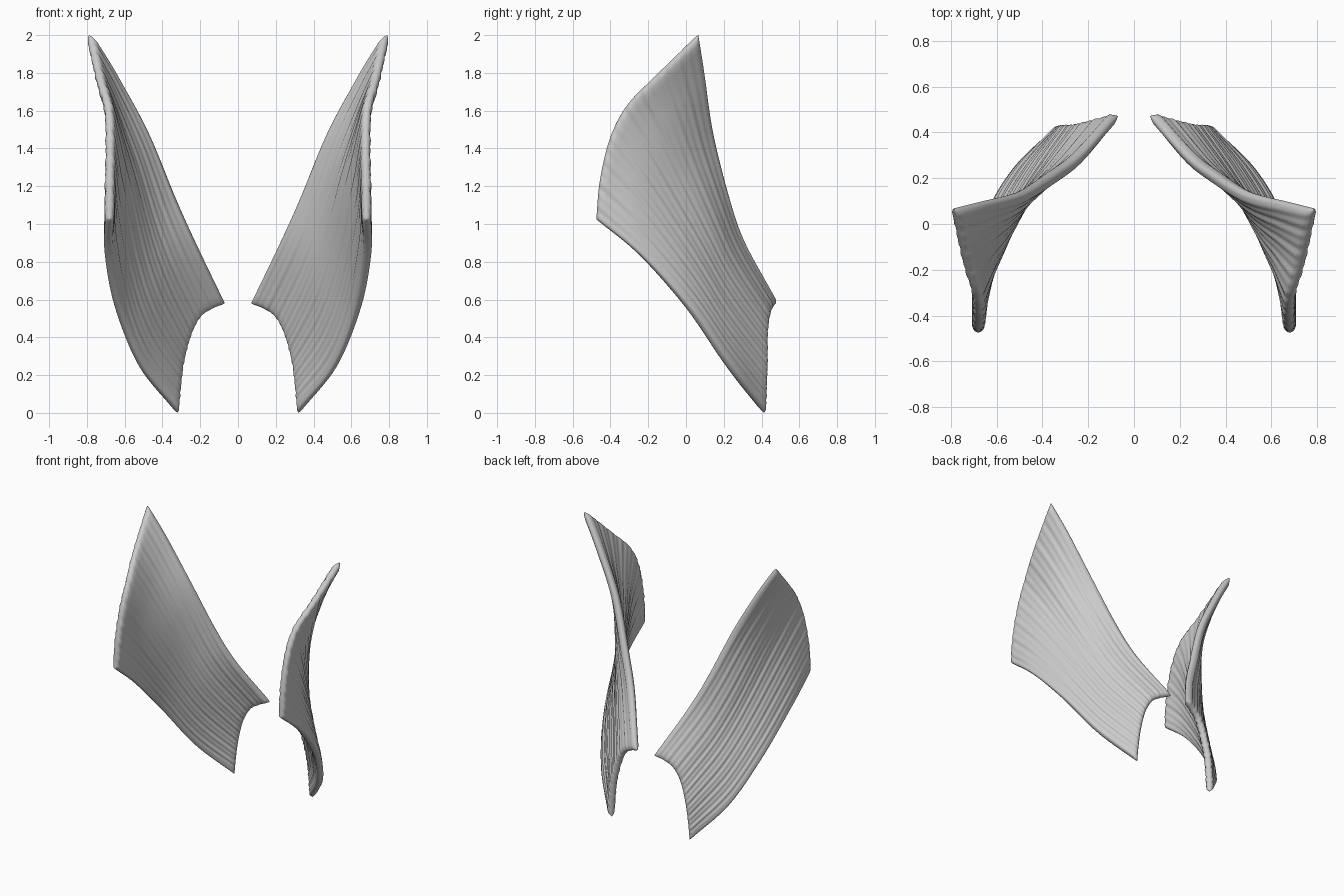
import bpy, bmesh, math
from mathutils import Vector

if "Cube" in bpy.data.objects:
    bpy.data.objects.remove(bpy.data.objects["Cube"])

# Border curves of one wing panel (x > 0 side)
ROOT = [(.32, .415, 0), (.312, .42, .12), (.295, .425, .26), (.255, .425, .41),
        (.205, .435, .505), (.145, .45, .55), (.07, .472, .58)]
RIM = [(.68, -.475, 1.025), (.68, -.455, 1.236), (.68, -.40, 1.46), (.69, -.31, 1.63),
       (.735, -.164, 1.78), (.79, .065, 2.0)]
LOWER = [ROOT[0], (.515, .23, .24), (.635, .02, .54), (.685, -.24, .83), RIM[0]]
UPPER = [ROOT[-1], (.225, .30, .90), (.335, .22, 1.14), (.485, .137, 1.49),
         (.66, .095, 1.8), RIM[-1]]
THICK, R = .05, .028


def curve(pts, n=30):
    """Smooth curve through pts, returned as an arc-length lookup."""
    p = [Vector(q) for q in pts]
    p = [2 * p[0] - p[1]] + p + [2 * p[-1] - p[-2]]
    out = []
    for i in range(1, len(p) - 2):
        a, b, c, d = p[i - 1:i + 3]
        for k in range(n):
            t = k / n
            out.append(.5 * (2 * b + (c - a) * t + (2 * a - 5 * b + 4 * c - d) * t ** 2
                             + (3 * b - a - 3 * c + d) * t ** 3))
    out.append(p[-2])
    acc = [0]
    for a, b in zip(out, out[1:]):
        acc.append(acc[-1] + (b - a).length)

    def at(t):
        s = t * acc[-1]
        i = 0
        while i < len(acc) - 2 and acc[i + 1] < s:
            i += 1
        return out[i].lerp(out[i + 1], (s - acc[i]) / (acc[i + 1] - acc[i]))
    return at


root, rim, lower, upper = map(curve, (ROOT, RIM, LOWER, UPPER))


def surface(u, v):
    """Blended patch: u from root to rim, v from lower to upper edge."""
    corners = ((1 - u) * (1 - v) * root(0) + (1 - u) * v * root(1)
               + u * (1 - v) * rim(0) + u * v * rim(1))
    return (1 - u) * root(v) + u * rim(v) + (1 - v) * lower(u) + v * upper(u) - corners


def samples(r, n):
    edge = [0, .04 * r, .15 * r, .4 * r, r]
    mid = [r + (1 - 2 * r) * i / n for i in range(1, n)]
    return edge + mid + [1 - e for e in reversed(edge)]


def rounding(t, r):
    d = min(1, min(t, 1 - t) / r)
    return math.sqrt(max(0, 1 - (1 - d) ** 2))


def build_wing(name, side):
    bm = bmesh.new()
    sheets = ([], [])
    for u in samples(R / 1.4, 44):
        rv = R / (.7 + .5 * u)
        rows = ([], [])
        for v in samples(rv, 90):
            e = .004
            u0, u1 = max(0, u - e), min(1, u + e)
            v0, v1 = max(0, v - e), min(1, v + e)
            n = (surface(u1, v) - surface(u0, v)).cross(surface(u, v1) - surface(u, v0)).normalized()
            # fine ribs running from root to rim
            rib = .0022 * math.sin(v * 118 + 1.5 * math.sin(u * 3)) + .0015 * math.sin(v * 67 + 2 * u)
            h = (THICK / 2 + rib) * rounding(u, R / 1.4) * rounding(v, rv)
            p = surface(u, v)
            for row, s in zip(rows, (1, -1)):
                q = p + n * h * s
                row.append(bm.verts.new((q.x * side, q.y, q.z)))
        for sheet, row in zip(sheets, rows):
            sheet.append(row)
    for sheet in sheets:
        for a, b in zip(sheet, sheet[1:]):
            for j in range(len(a) - 1):
                bm.faces.new((a[j], a[j + 1], b[j + 1], b[j]))
    # join the two skins along the shared border
    bmesh.ops.remove_doubles(bm, verts=bm.verts, dist=1e-5)
    bmesh.ops.recalc_face_normals(bm, faces=bm.faces)
    for f in bm.faces:
        f.smooth = True
    mesh = bpy.data.meshes.new(name)
    bm.to_mesh(mesh)
    bm.free()
    bpy.context.collection.objects.link(bpy.data.objects.new(name, mesh))


build_wing("right_wing", 1)
build_wing("left_wing", -1)
